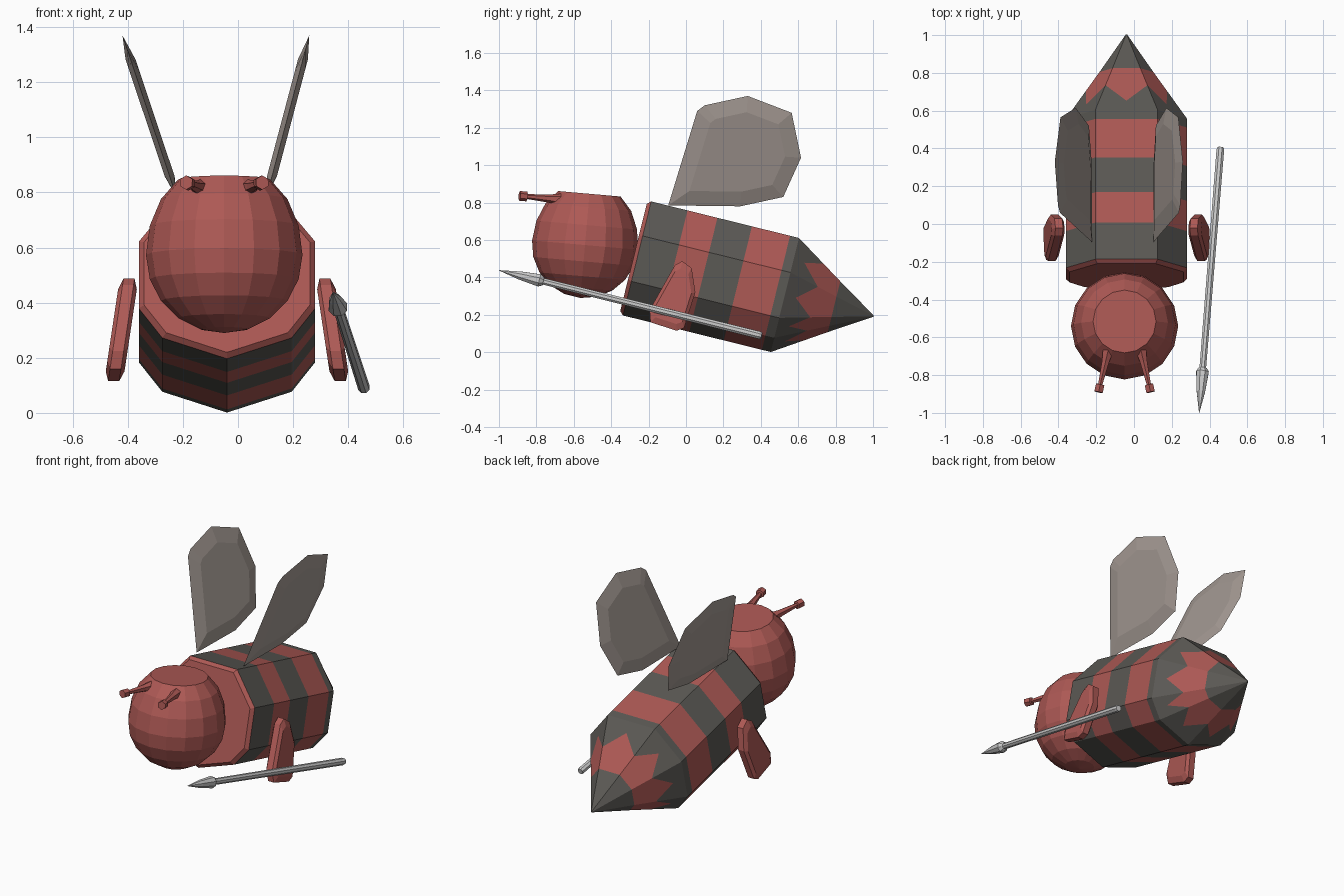
import bpy, bmesh
from math import sin, cos, pi, radians
from mathutils import Vector, Matrix

if "Cube" in bpy.data.objects:
    bpy.data.objects.remove(bpy.data.objects["Cube"])

CX = -0.04  # mirror plane of the insect


def material(name, color):
    m = bpy.data.materials.new(name)
    m.diffuse_color = color
    m.use_nodes = True
    m.node_tree.nodes["Principled BSDF"].inputs["Base Color"].default_value = m.diffuse_color
    return m


RED = material("red", (0.42, 0.10, 0.09, 1))
DARK = material("dark", (0.105, 0.10, 0.09, 1))
WING = material("wing", (0.38, 0.33, 0.30, 0.7))


def finish(name, bm, mats=()):
    bmesh.ops.recalc_face_normals(bm, faces=bm.faces)
    me = bpy.data.meshes.new(name)
    bm.to_mesh(me)
    bm.free()
    ob = bpy.data.objects.new(name, me)
    bpy.context.collection.objects.link(ob)
    for m in mats:
        me.materials.append(m)
    return ob


def loft(name, rings, mats=(), colors=None):
    """Skin a list of equal-length point rings and cap both ends."""
    bm = bmesh.new()
    rows = [[bm.verts.new(p) for p in ring] for ring in rings]
    n = len(rows[0])
    for k, (a, b) in enumerate(zip(rows, rows[1:])):
        for i in range(n):
            j = (i + 1) % n
            f = bm.faces.new((a[i], a[j], b[j], b[i]))
            f.material_index = colors[k] if colors else 0
    bm.faces.new(rows[0])
    cap = bm.faces.new(rows[-1])
    cap.material_index = colors[-1] if colors else 0
    return finish(name, bm, mats)


def rod(name, start, end, profile, sides, mats=()):
    """Turned part: profile holds (fraction along, radius)."""
    s, e = Vector(start), Vector(end)
    q = (e - s).to_track_quat('Z', 'Y')
    rings = [[s.lerp(e, t) + q @ Vector((r * cos((i + .5) * 2 * pi / sides),
                                         r * sin((i + .5) * 2 * pi / sides), 0))
              for i in range(sides)] for t, r in profile]
    return loft(name, rings, mats)


# Striped body: faceted section swept along a tilted axis, ending in a cone
half = [(0.165, 0.31), (0.32, 0.12), (0.32, -0.13), (0.235, -0.24)]
section = half + [(0, -0.318)] + [(-x, z) for x, z in reversed(half)]
outline = []
for i, (x, z) in enumerate(section):
    x2, z2 = section[(i + 1) % len(section)]
    outline += [(x, z), ((x + x2) / 2, (z + z2) / 2)]
front, rear = Vector((CX, -0.28, 0.51)), 0.834
axis = Vector((0, 0.971, -0.24)).normalized()
up = Vector((0, 0.24, 0.971)).normalized()
CONE = 0.487


def body_ring(t, scale=1.0, zigzag=0.0):
    pts = []
    for i, (x, z) in enumerate(outline):
        ti = t + (zigzag if i % 2 == 0 else -zigzag)
        s = scale if ti <= rear else max(0.012, 1 - (ti - rear) / CONE)
        pts.append(front + axis * ti + Vector((x * s, 0, 0)) + up * (z * s))
    return pts


rings = [body_ring(0, 0.94), body_ring(0.02)]
rings += [body_ring(t) for t in (0.22, 0.385, 0.575, 0.785, rear)]
rings += [body_ring(rear + 0.11, zigzag=0.05), body_ring(rear + 0.27),
          body_ring(rear + CONE)]
loft("body", rings, (RED, DARK), [0, 1, 0, 1, 0, 1, 1, 0, 1])

# Head: faceted ball with a flattened crown
bm = bmesh.new()
bmesh.ops.create_uvsphere(bm, u_segments=16, v_segments=10, radius=0.284)
for v in bm.verts:
    if v.co.z > 0:
        v.co.z = min(v.co.z * 1.22, 0.275)
bmesh.ops.dissolve_limit(bm, angle_limit=0.01, verts=bm.verts, edges=bm.edges)
bmesh.ops.transform(bm, verts=bm.verts, matrix=Matrix.Translation((-0.05, -0.54, 0.573))
                    @ Matrix.Rotation(radians(-5), 4, 'X'))
finish("head", bm, [RED])

# Antennae with knobbed tips
for side, label in ((1, "right"), (-1, "left")):
    rod(label + "_antenna", (-0.05 + side * 0.085, -0.66, 0.815),
        (-0.05 + side * 0.138, -0.89, 0.836),
        [(0, 0.034), (0.3, 0.022), (0.82, 0.013), (0.83, 0.026), (1, 0.026)], 6, [RED])

# Arms: bevelled paddles leaning outwards
arm = [(-0.06, 0.465), (-0.02, 0.487), (0.03, 0.45), (0.05, 0.32), (-0.01, 0.13),
       (-0.05, 0.115), (-0.19, 0.16), (-0.195, 0.225)]
mid = Vector((sum(p[0] for p in arm) / 8, sum(p[1] for p in arm) / 8))
for side, label in ((1, "right"), (-1, "left")):
    rings = []
    for dx, s in ((-0.034, 0.8), (-0.02, 1), (0.02, 1), (0.034, 0.8)):
        pts = [mid + (Vector(p) - mid) * s for p in arm]
        rings.append([(CX + side * (0.355 + dx + (0.49 - z) * 0.15), y, z)
                      for y, z in pts])
    loft(label + "_arm", rings, [RED])

# Wings: thin lens-shaped blades
wing = [(-0.095, 0.785), (0.06, 1.29), (0.10, 1.32), (0.33, 1.37), (0.565, 1.28),
        (0.615, 1.04), (0.52, 0.83), (0.29, 0.78)]
mid = Vector((0.31, 1.06))
for label, x0, lean in (("right", 0.105, 0.265), ("left", -0.225, -0.335)):
    rings = []
    for dx, s in ((-0.018, 0.72), (0, 1), (0.018, 0.72)):
        pts = [mid + (Vector(p) - mid) * s for p in wing]
        rings.append([(x0 + dx + lean * (z - 0.79), y, z) for y, z in pts])
    loft(label + "_wing", rings, [WING])

# Spear
rod("spear", (0.458, 0.405, 0.088), (0.345, -1.0, 0.438),
    [(0, 0.018), (0.01, 0.022), (0.83, 0.019), (0.832, 0.024), (0.845, 0.036),
     (0.92, 0.024), (1, 0.001)], 8)
